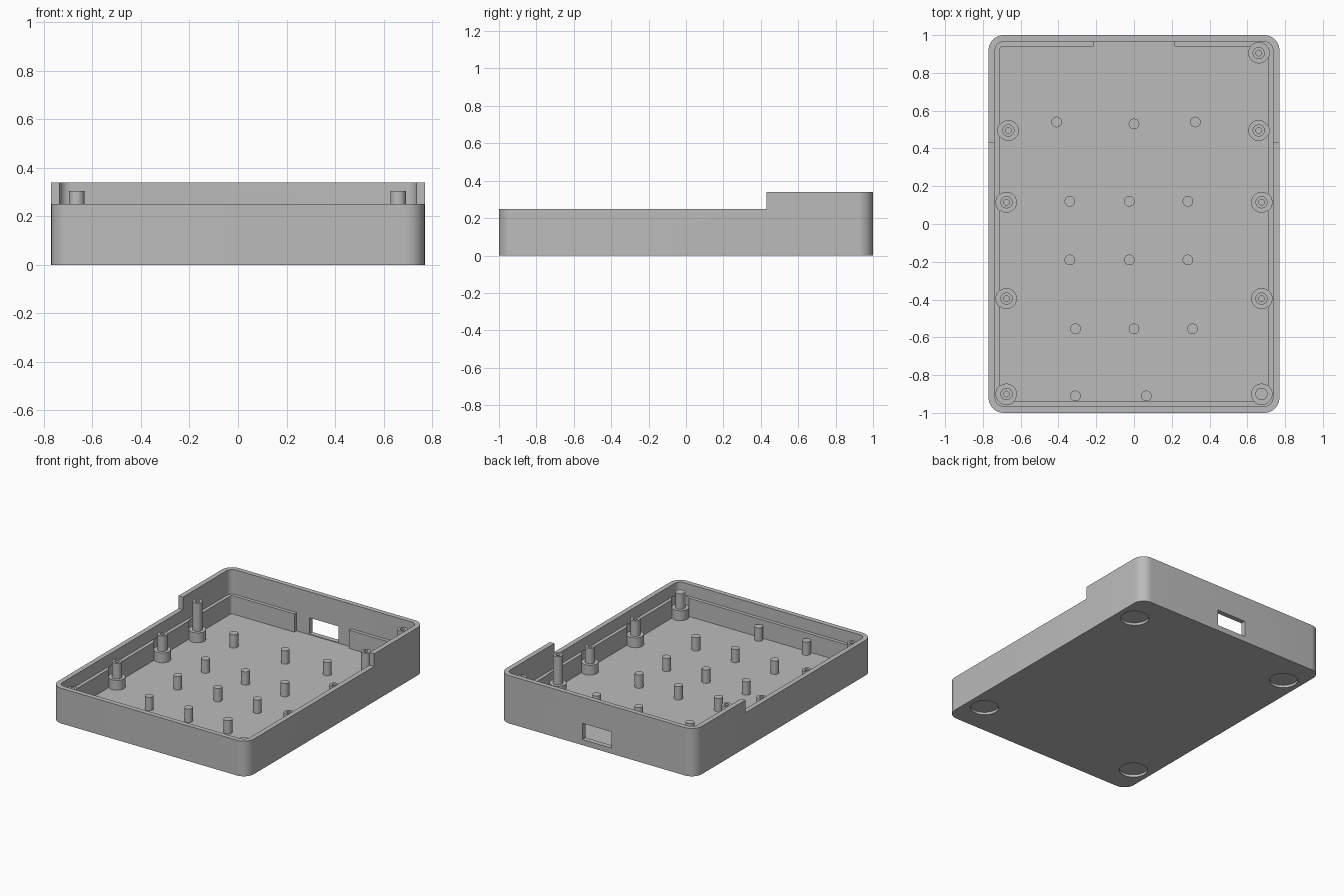
import bpy
import bmesh
import math

default_cube = bpy.data.objects.get("Cube")
if default_cube:
    bpy.data.objects.remove(default_cube)

FLOOR, LEDGE, RIM, BACK_RIM = 0.035, 0.165, 0.25, 0.34
BOSS_TOP, PIN_TOP, PEG_TOP, TALL_PEG_TOP = 0.105, 0.13, 0.215, 0.305

grey = bpy.data.materials.new("plain grey plastic")
grey.use_nodes = True
colour = (0.5, 0.5, 0.5, 1)
grey.diffuse_color = colour
grey.node_tree.nodes["Principled BSDF"].inputs["Base Color"].default_value = colour


def make_object(name, bm):
    bmesh.ops.recalc_face_normals(bm, faces=bm.faces)
    mesh = bpy.data.meshes.new(name)
    bm.to_mesh(mesh)
    bm.free()
    mesh.materials.append(grey)
    obj = bpy.data.objects.new(name, mesh)
    bpy.context.collection.objects.link(obj)
    return obj


def prism(name, outline, bottom, top):
    bm = bmesh.new()
    face = bm.faces.new([bm.verts.new((x, y, bottom)) for x, y in outline])
    extruded = bmesh.ops.extrude_face_region(bm, geom=[face])["geom"]
    for v in extruded:
        if isinstance(v, bmesh.types.BMVert):
            v.co.z = top
    return make_object(name, bm)


def rounded_block(name, half_x, half_y, radius, bottom, top, steps=10):
    outline = []
    corners = [(1, 1), (-1, 1), (-1, -1), (1, -1)]
    for quarter, (sx, sy) in enumerate(corners):
        for i in range(steps + 1):
            a = math.pi / 2 * (quarter + i / steps)
            outline.append((sx * (half_x - radius) + radius * math.cos(a),
                            sy * (half_y - radius) + radius * math.sin(a)))
    return prism(name, outline, bottom, top)


def box(name, x0, x1, y0, y1, z0, z1):
    return prism(name, [(x0, y0), (x1, y0), (x1, y1), (x0, y1)], z0, z1)


def disc(name, x, y, radius, bottom, top, sides=40):
    angles = [2 * math.pi * i / sides for i in range(sides)]
    outline = [(x + radius * math.cos(a), y + radius * math.sin(a)) for a in angles]
    return prism(name, outline, bottom, top)


def turned(name, x, y, profile, sides=40):
    """Spin a radius/height profile about a vertical axis."""
    bm = bmesh.new()
    verts = [bm.verts.new((r, 0, z)) for r, z in profile]
    edges = [bm.edges.new(pair) for pair in zip(verts, verts[1:])]
    bmesh.ops.spin(bm, geom=verts + edges, cent=(0, 0, 0), axis=(0, 0, 1),
                   angle=2 * math.pi, steps=sides, use_duplicate=False)
    bmesh.ops.remove_doubles(bm, verts=bm.verts, dist=0.0001)
    bmesh.ops.translate(bm, verts=bm.verts, vec=(x, y, 0))
    return make_object(name, bm)


def smooth(obj):
    bpy.ops.object.select_all(action="DESELECT")
    obj.select_set(True)
    bpy.context.view_layer.objects.active = obj
    bpy.ops.object.shade_smooth_by_angle(angle=math.radians(30))


def cut(target, cutter):
    cutter.hide_render = True
    mod = target.modifiers.new("cut", "BOOLEAN")
    mod.operation = "DIFFERENCE"
    mod.solver = "EXACT"
    mod.object = cutter
    bpy.context.view_layer.objects.active = target
    bpy.ops.object.modifier_apply(modifier=mod.name)
    bpy.data.objects.remove(cutter)


# Boss layout: x, y, peg top
bosses = [(-0.665, 0.495, TALL_PEG_TOP), (0.66, 0.495, TALL_PEG_TOP),
          (0.66, 0.905, TALL_PEG_TOP)]
for side in (-1, 1):
    for y in (0.115, -0.395, -0.9):
        bosses.append((side * 0.675, y, PEG_TOP))

# Open case with an inner ledge and a lowered front rim
case = rounded_block("case_shell", 0.77, 1, 0.08, 0, BACK_RIM)
cut(case, rounded_block("cavity_cutter", 0.71, 0.94, 0.015, FLOOR, 0.5))
cut(case, rounded_block("rim_cutter", 0.735, 0.965, 0.045, LEDGE, 0.5))
cut(case, box("step_cutter", -1, 1, -2, 0.43, RIM, 0.5))

# Gap in the back ledge and the connector window
cut(case, box("ledge_gap_cutter", -0.215, 0.215, 0.9, 0.965, FLOOR, 0.3))
cut(case, box("window_cutter", -0.115, 0.115, 0.9, 1.1, 0.04, 0.155))

# Ledge clearance around the bosses
for x, y, top in bosses:
    cut(case, disc("clearance_cutter", x, y, 0.056, BOSS_TOP, 0.3))

# Round foot recesses underneath
for x in (-0.64, 0.64):
    for y in (-0.77, 0.77):
        cut(case, disc("foot_cutter", x, y, 0.093, -0.1, 0.018, 48))
smooth(case)

# Stepped bosses with hollow pegs; the front left one is solid
for i, (x, y, top) in enumerate(bosses):
    profile = [(0.055, FLOOR - 0.01), (0.055, BOSS_TOP), (0.032, BOSS_TOP), (0.032, top)]
    if x > 0 and y < -0.8:
        profile.append((0, top))
    else:
        profile += [(0.015, top), (0.015, BOSS_TOP), (0, BOSS_TOP)]
    smooth(turned(f"screw_boss_{i + 1}", x, y, profile))

# Support pins on the floor
pins = [(-0.41, 0.54), (0, 0.53), (0.325, 0.54), (-0.31, -0.91), (0.065, -0.91)]
pins += [(x, y) for y in (0.12, -0.19) for x in (-0.34, -0.025, 0.285)]
pins += [(x, -0.555) for x in (-0.31, 0, 0.31)]
for i, (x, y) in enumerate(pins):
    smooth(disc(f"support_pin_{i + 1}", x, y, 0.028, FLOOR - 0.01, PIN_TOP, 32))
